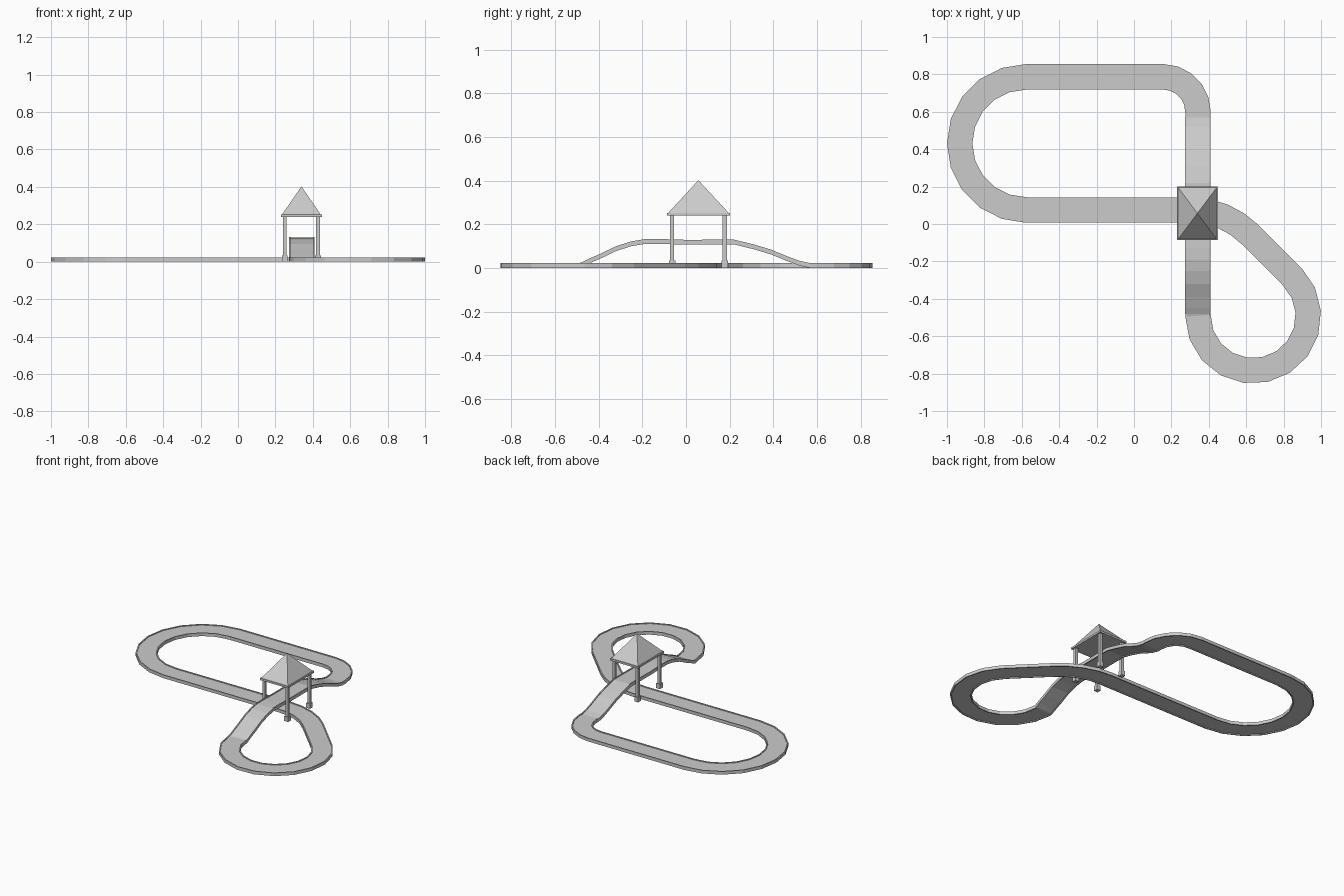
import bpy, bmesh
from math import cos, sin, radians
from mathutils import Vector

if "Cube" in bpy.data.objects:
    bpy.data.objects.remove(bpy.data.objects["Cube"])

HALF = 0.068  # half track width


def make(name, bm):
    bmesh.ops.recalc_face_normals(bm, faces=bm.faces)
    me = bpy.data.meshes.new(name)
    bm.to_mesh(me)
    bm.free()
    ob = bpy.data.objects.new(name, me)
    bpy.context.collection.objects.link(ob)
    return ob


def arc(cx, cy, r, a0, a1, n):
    return [Vector((cx + r * cos(radians(a0 + (a1 - a0) * i / n)),
                    cy + r * sin(radians(a0 + (a1 - a0) * i / n)), 0)) for i in range(n + 1)]


# closed centre line of the figure-eight track, with the bridge hump
bridge = [(0.57, 0), (0.52, .011), (0.46, .033), (0.39, .062), (0.31, .086), (0.22, .108),
          (0.0, .107), (-0.13, .111), (-0.19, .110), (-0.25, .100), (-0.32, .078),
          (-0.39, .044), (-0.45, .018), (-0.48, .003)]
path = arc(-0.576, 0.431, 0.356, 270, 90, 10)
path += arc(0.155, 0.6, 0.187, 90, 0, 5)
path += [Vector((0.342, y, z)) for y, z in bridge]
path += arc(0.637, -0.49, 0.295, 180, 405, 11)
path += arc(0.305, -0.369, 0.444, 45, 90, 4)


def sweep(name, o0, o1, z0, z1):
    """Rectangular section carried round the closed path."""
    bm = bmesh.new()
    n = len(path)
    rings = []
    for i, p in enumerate(path):
        a, b = p - path[i - 1], path[(i + 1) % n] - p
        a.z = b.z = 0
        t = (a.normalized() + b.normalized()).normalized()
        side = Vector((-t.y, t.x, 0))
        rings.append([bm.verts.new(p + side * o + Vector((0, 0, z)))
                      for o, z in ((o0, z0), (o1, z0), (o1, z1), (o0, z1))])
    for i in range(n):
        r, s = rings[i], rings[(i + 1) % n]
        for k in range(4):
            m = (k + 1) % 4
            bm.faces.new((r[k], r[m], s[m], s[k]))
    return make(name, bm)


sweep("track_deck", -HALF + .004, HALF - .004, 0.006, 0.017)
sweep("track_kerb_left", HALF - .008, HALF, 0, 0.022)
sweep("track_kerb_right", -HALF, -HALF + .008, 0, 0.022)


def box(name, x, y, z0, z1, sx, sy):
    bm = bmesh.new()
    bmesh.ops.create_cube(bm, size=1)
    for v in bm.verts:
        v.co = Vector((x + v.co.x * sx, y + v.co.y * sy, z0 + (v.co.z + .5) * (z1 - z0)))
    return make(name, bm)


# pavilion over the crossing
CX, CY = 0.339, 0.057
for i, sx in enumerate((-1, 1)):
    for j, sy in enumerate((-1, 1)):
        px, py = CX + sx * 0.089, CY + sy * 0.121
        box(f"post_{i}{j}", px, py, 0.02, 0.242, 0.020, 0.020)
        box(f"post_foot_{i}{j}", px, py, 0, 0.034, 0.030, 0.030)
box("roof_eave", CX, CY, 0.24, 0.253, 0.218, 0.287)

# four-sided roof
bm = bmesh.new()
base = [bm.verts.new((CX + a * 0.103, CY + b * 0.138, 0.253))
        for a, b in ((-1, -1), (1, -1), (1, 1), (-1, 1))]
apex = bm.verts.new((CX, CY, 0.402))
bm.faces.new(base)
for i in range(4):
    bm.faces.new((base[i], base[(i + 1) % 4], apex))
make("roof_pyramid", bm)
